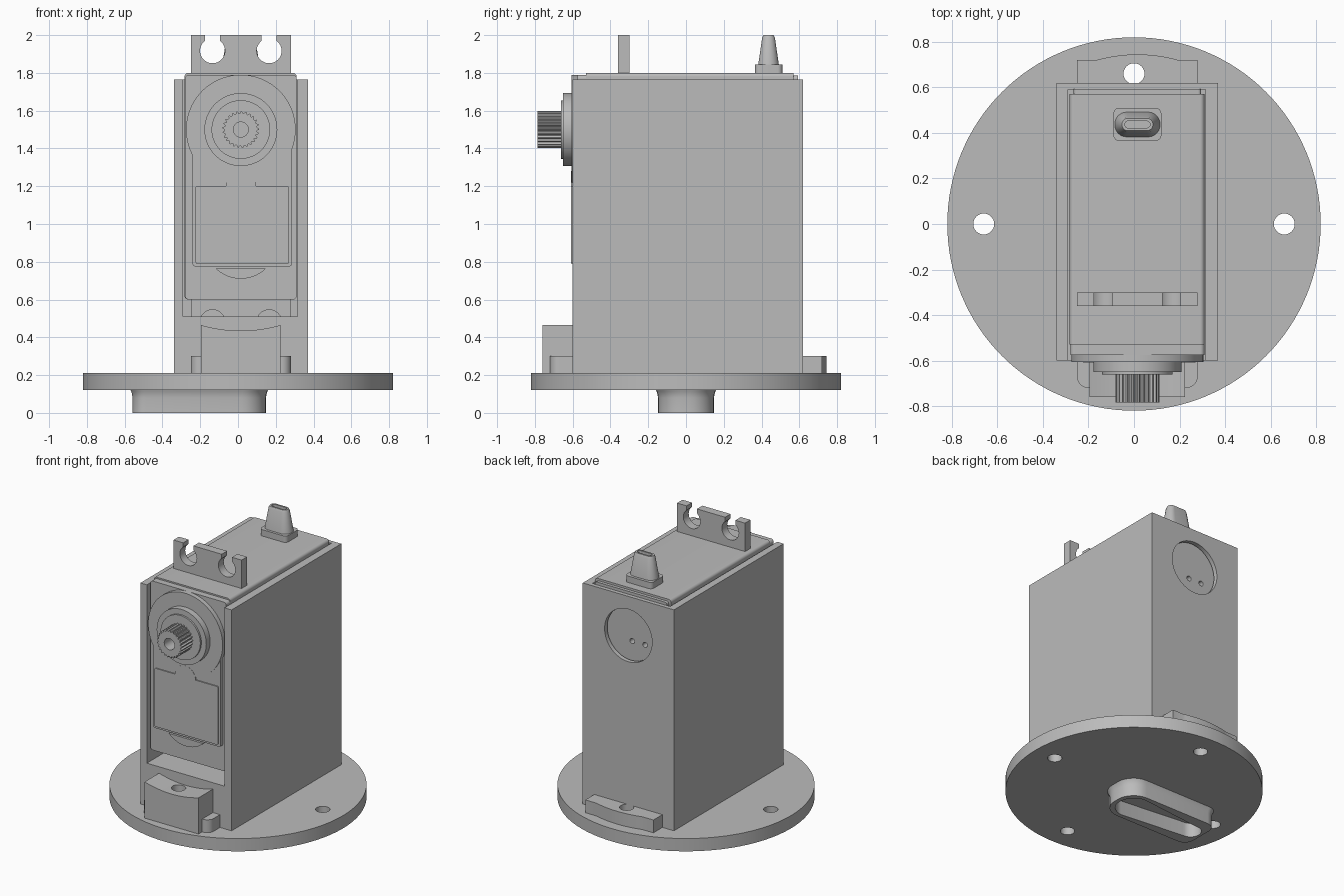
import bpy, bmesh
from math import sin, cos, pi, radians, hypot
from mathutils import Vector

cube = bpy.data.objects.get("Cube")
if cube:
    bpy.data.objects.remove(cube, do_unlink=True)

GREY = (0.5, 0.5, 0.5, 1)
mat = bpy.data.materials.new("plain grey")
mat.use_nodes = True
mat.diffuse_color = GREY
mat.node_tree.nodes["Principled BSDF"].inputs["Base Color"].default_value = GREY

CX, CZ = 0.015, 1.5     # output shaft axis


def finish(name, bm):
    bmesh.ops.recalc_face_normals(bm, faces=bm.faces)
    me = bpy.data.meshes.new(name)
    bm.to_mesh(me)
    bm.free()
    me.materials.append(mat)
    ob = bpy.data.objects.new(name, me)
    bpy.context.collection.objects.link(ob)
    return ob


def loft(name, rings):
    """Closed solid through rings of 3D points."""
    bm = bmesh.new()
    loops = [[bm.verts.new(p) for p in ring] for ring in rings]
    n = len(loops[0])
    for a, b in zip(loops, loops[1:]):
        for i in range(n):
            j = (i + 1) % n
            bm.faces.new((a[i], a[j], b[j], b[i]))
    bm.faces.new(loops[0])
    bm.faces.new(loops[-1])
    return finish(name, bm)


def up(pts, z):
    return [(x, y, z) for x, y in pts]


def front(pts, y):
    return [(x, y, z) for x, z in pts]


def prism_up(name, pts, z0, z1):
    return loft(name, [up(pts, z0), up(pts, z1)])


def prism_front(name, pts, y0, y1):
    return loft(name, [front(pts, y0), front(pts, y1)])


def circle(x, y, r, n=48):
    return [(x + r * cos(2 * pi * i / n), y + r * sin(2 * pi * i / n)) for i in range(n)]


def arc(x, y, r, a0, a1, n=16):
    return [(x + r * cos(radians(a0 + (a1 - a0) * i / n)),
             y + r * sin(radians(a0 + (a1 - a0) * i / n))) for i in range(n + 1)]


def rrect(x0, x1, y0, y1, r_left, r_right=None, n=8):
    """Rounded rectangle, with its own radius at each side."""
    a, b = r_left, r_left if r_right is None else r_right
    return (arc(x1 - b, y1 - b, b, 0, 90, n) + arc(x0 + a, y1 - a, a, 90, 180, n)
            + arc(x0 + a, y0 + a, a, 180, 270, n) + arc(x1 - b, y0 + b, b, 270, 360, n))


def box(name, x0, x1, y0, y1, z0, z1):
    return prism_up(name, [(x0, y0), (x1, y0), (x1, y1), (x0, y1)], z0, z1)


def cut(ob, *cutters):
    for c in cutters:
        m = ob.modifiers.new("cut", "BOOLEAN")
        m.operation, m.solver, m.object = "DIFFERENCE", "EXACT", c
        bpy.context.view_layer.objects.active = ob
        bpy.ops.object.modifier_apply(modifier=m.name)
        bpy.data.objects.remove(c, do_unlink=True)


def bolt_hole(x, y):
    return prism_up("hole_cutter", circle(x, y, 0.046, 32), -0.1, 0.6)


# Round base with four bolt holes
base = prism_up("base_disc", circle(0, 0, 0.82, 128), 0.12, 0.21)
cut(base, *[bolt_hole(x, y) for x, y in ((0.66, 0), (-0.66, 0), (0, 0.66), (0, -0.66))])

# Flared boss under the base, with a tapered pocket
rings = []
for z, d in ((0, 0.012), (0.08, 0.012), (0.1, 0.009), (0.112, 0.005), (0.125, 0)):
    rings.append(up(rrect(-0.57 + d, 0.16 - d, -0.16 + d, 0.16 - d, 0.07, 0.13), z))
boss = loft("horn_boss", rings)
pocket = arc(0, 0, 0.12, -85, 85) + arc(-0.47, 0, 0.07, 85, 275)
cut(boss, prism_up("pocket_cutter", pocket, -0.05, 0.1))

# Housing: solid foot, cavity open to the front and top, round window in the back
housing = box("housing", -0.34, 0.37, -0.6, 0.62, 0.205, 1.765)
cut(housing, box("cavity_cutter", -0.29, 0.315, -0.8, 0.59, 0.51, 2),
    prism_front("window_cutter", circle(CX, 1.49, 0.185, 64), 0.5, 0.8))

# Mounting feet at the back and front of the housing
back = [(-0.25, 0.61), (-0.25, 0.72)] + \
    [(CX + t / 10 * 0.18, 0.745 - 0.025 * (t / 10) ** 2) for t in range(-10, 11)] + \
    [(0.28, 0.72), (0.28, 0.61)]
foot = prism_up("back_foot", back, 0.205, 0.3)
cut(foot, bolt_hole(0, 0.66))
for side, x0, x1 in (("right", -0.25, -0.19), ("left", 0.21, 0.28)):
    if side == "right":
        pts = [(x1, -0.59), (x0, -0.59)] + arc(x0 + 0.05, -0.67, 0.05, 180, 270, 8) + [(x1, -0.72)]
    else:
        pts = [(x0, -0.72)] + arc(x1 - 0.05, -0.67, 0.05, 270, 360, 8) + [(x1, -0.59), (x0, -0.59)]
    prism_up("front_foot_" + side, pts, 0.205, 0.3)
top = [(CX - t / 10 * 0.21, 0.435 + 0.03 * (t / 10) ** 2) for t in range(-10, 11)]
block = prism_front("front_block", [(-0.195, 0.205), (0.225, 0.205)] + top, -0.76, -0.59)
cut(block, bolt_hole(0, -0.66))

# Motor case with softened long edges
case = prism_front("motor_case", rrect(-0.283, 0.31, 0.6, 1.8, 0.02), -0.53, 0.57)
cut(case, *[prism_front("dot_cutter", circle(x, 1.43, 0.018, 16), 0.53, 0.6) for x in (0.02, -0.08)])
prism_front("case_back_seam", rrect(-0.265, 0.295, 1.7, 1.785, 0.015), 0.56, 0.592)

# Front cover: lower plate, round head and narrower waist
prism_front("cover_plate", rrect(-0.28, 0.31, 0.6, 1.79, 0.02), -0.575, -0.52)
prism_front("cover_head", circle(CX, CZ, 0.29, 96), -0.607, -0.53)
prism_front("cover_waist", rrect(-0.24, 0.285, 0.775, 1.5, 0.015), -0.6, -0.53)
prism_front("cover_lip", arc(CX, 0.9, 0.19, 225, 315), -0.6, -0.53)
prism_front("label_plate", rrect(-0.225, 0.27, 0.79, 1.2, 0.01), -0.608, -0.59)
prism_front("label_tab", circle(CX, 1.2, 0.08), -0.608, -0.59)

# Stepped bearing collar and splined shaft
for name, r, y in (("outer_collar", 0.193, -0.65), ("inner_collar", 0.155, -0.662)):
    prism_front(name, circle(CX, CZ, r, 64), y, -0.58)
teeth = 25
spline = []
for i in range(teeth * 4):
    r = 0.097 if i % 4 < 2 else 0.086
    a = 2 * pi * i / (teeth * 4)
    spline.append((CX + r * cos(a), CZ + r * sin(a)))
shaft = prism_front("splined_shaft", spline, -0.785, -0.62)
cut(shaft, prism_front("bore_cutter", circle(CX, CZ, 0.04, 32), -0.9, -0.66))


# Mounting ears with open keyhole slots
def ear(name, z0, z1, zc, slot_end):
    ob = box(name, -0.25, 0.28, -0.36, -0.3, z0, z1)
    for x in (-0.135, 0.165):
        lo, hi = sorted((zc, slot_end))
        cut(ob, prism_front("eye_cutter", circle(x, zc, 0.066, 40), -0.5, -0.2),
            box("slot_cutter", x - 0.04, x + 0.04, -0.5, -0.2, lo, hi))


ear("upper_ear", 1.79, 2.0, 1.917, 2.1)
ear("lower_ear", 0.505, 0.61, 0.48, 0.4)

# Cable strain relief on top
prism_up("cable_base", rrect(-0.09, 0.12, 0.365, 0.51, 0.025), 1.79, 1.845)
rings = []
for z, w, h in ((1.84, 0.1, 0.055), (1.985, 0.075, 0.034), (2.0, 0.068, 0.027)):
    rings.append(up(rrect(CX - w, CX + w, 0.437 - h, 0.437 + h, h * 0.95), z))
boot = loft("cable_boot", rings)
cut(boot, prism_up("boot_cutter", rrect(CX - 0.055, CX + 0.055, 0.422, 0.452, 0.014), 1.97, 2.1))

# Smooth the round parts, keep edges sharp
for ob in bpy.context.collection.objects:
    if ob.type == "MESH" and ob.data.materials and ob.data.materials[0] == mat:
        bpy.ops.object.select_all(action="DESELECT")
        ob.select_set(True)
        bpy.context.view_layer.objects.active = ob
        bpy.ops.object.shade_smooth_by_angle(angle=radians(30))
